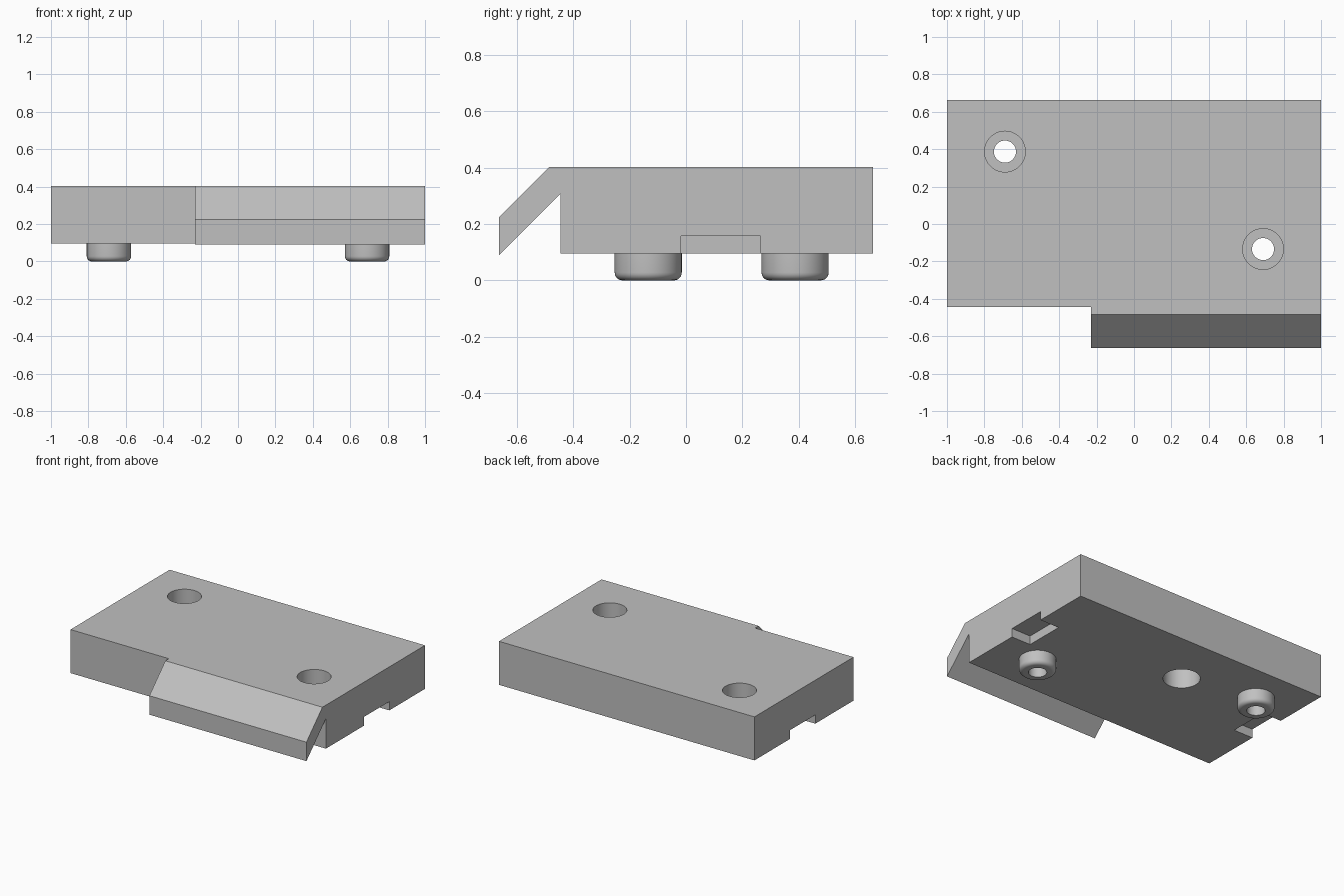
import bpy, bmesh, math

if "Cube" in bpy.data.objects:
    bpy.data.objects.remove(bpy.data.objects["Cube"], do_unlink=True)

grey = bpy.data.materials.new("light_grey")
grey.use_nodes = True
colour = (0.53, 0.53, 0.53, 1)
grey.diffuse_color = colour
grey.node_tree.nodes["Principled BSDF"].inputs["Base Color"].default_value = colour

BOTTOM, TOP = 0.095, 0.403
FRONT, BACK = -0.445, 0.663


def finish(name, bm):
    bmesh.ops.recalc_face_normals(bm, faces=bm.faces[:])
    mesh = bpy.data.meshes.new(name)
    bm.to_mesh(mesh)
    bm.free()
    mesh.materials.append(grey)
    obj = bpy.data.objects.new(name, mesh)
    bpy.context.collection.objects.link(obj)
    return obj


def prism(name, profile, x0, x1):
    """Extrude a (y, z) profile along x."""
    bm = bmesh.new()
    face = bm.faces.new([bm.verts.new((x0, y, z)) for y, z in profile])
    ext = bmesh.ops.extrude_face_region(bm, geom=[face])
    moved = [v for v in ext["geom"] if isinstance(v, bmesh.types.BMVert)]
    bmesh.ops.translate(bm, verts=moved, vec=(x1 - x0, 0, 0))
    return finish(name, bm)


def box(name, x0, x1, y0, y1, z0, z1):
    return prism(name, [(y0, z0), (y1, z0), (y1, z1), (y0, z1)], x0, x1)


def lathe(name, profile, x, y, steps=64):
    """Stack rings of a (radius, z) profile and cap both ends."""
    bm = bmesh.new()
    rings = []
    for r, z in profile:
        rings.append([bm.verts.new((x + r * math.cos(i * math.tau / steps),
                                    y + r * math.sin(i * math.tau / steps), z))
                      for i in range(steps)])
    for a, b in zip(rings, rings[1:]):
        for i in range(steps):
            j = (i + 1) % steps
            bm.faces.new((a[i], a[j], b[j], b[i]))
    bm.faces.new(rings[0])
    bm.faces.new(rings[-1])
    return finish(name, bm)


def combine(target, other, operation):
    mod = target.modifiers.new(operation.lower(), "BOOLEAN")
    mod.operation = operation
    mod.solver = "EXACT"
    mod.object = other
    bpy.context.view_layer.objects.active = target
    bpy.ops.object.modifier_apply(modifier=mod.name)
    bpy.data.objects.remove(other, do_unlink=True)


# Main plate with the sloping front lip
plate = box("mounting_plate", -1, 1, FRONT, BACK, BOTTOM, TOP)
lip = prism("front_lip", [(-0.40, TOP), (-0.484, TOP), (-0.663, 0.224),
                          (-0.663, 0.09), (FRONT, 0.307), (-0.40, 0.307)], -0.23, 1)
combine(plate, lip, "UNION")

# Locating notches under both ends
for side in (-1, 1):
    x0, x1 = sorted((side * 0.85, side * 1.1))
    combine(plate, box("notch", x0, x1, -0.018, 0.264, 0.0, 0.157), "DIFFERENCE")

# Rounded bosses with counterbored screw holes
fillet = 0.028
boss_profile = [(0.119 - fillet + fillet * math.sin(a), fillet - fillet * math.cos(a))
                for a in (k * math.pi / 12 for k in range(7))] + [(0.119, 0.15)]
for x, y in ((-0.69, 0.387), (0.69, -0.134)):
    combine(plate, lathe("boss", boss_profile, x, y), "UNION")
    combine(plate, lathe("screw_hole", [(0.059, -0.1), (0.059, 0.2), (0.109, 0.2),
                                        (0.109, 0.5)], x, y), "DIFFERENCE")

# Blind hole in the underside
combine(plate, lathe("blind_hole", [(0.119, 0), (0.119, 0.3)], -0.17, 0.27), "DIFFERENCE")

bpy.ops.object.select_all(action="DESELECT")
plate.select_set(True)
bpy.context.view_layer.objects.active = plate
bpy.ops.object.shade_smooth_by_angle(angle=math.radians(30))
